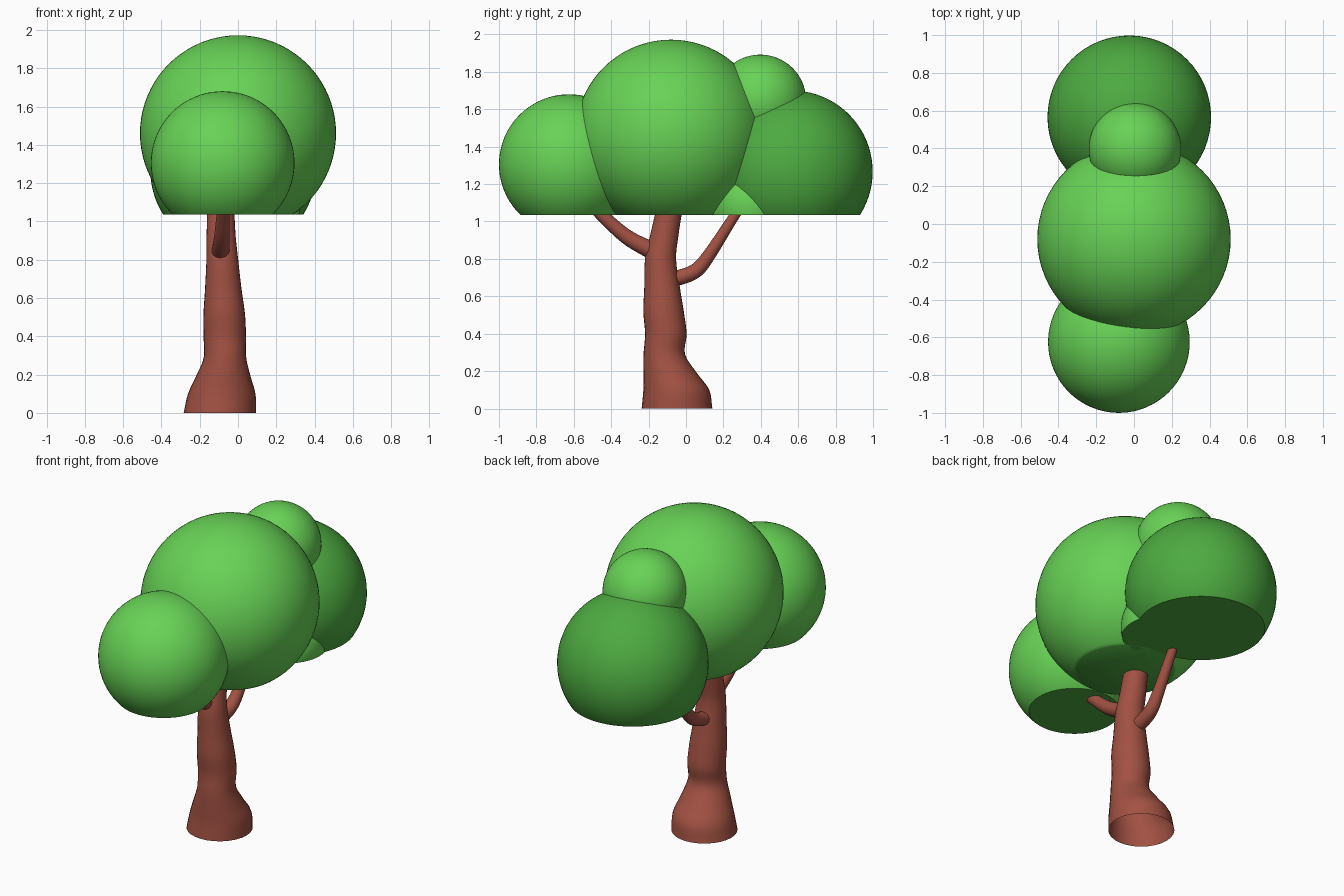
import bpy, bmesh, math
from mathutils import Vector

if "Cube" in bpy.data.objects:
    bpy.data.objects.remove(bpy.data.objects["Cube"])

CUT = 1.035  # flat underside of the leaves


def material(name, rgb):
    m = bpy.data.materials.new(name)
    m.diffuse_color = (*rgb, 1)
    m.use_nodes = True
    m.node_tree.nodes["Principled BSDF"].inputs["Base Color"].default_value = m.diffuse_color
    return m


light = material("light green", (0.138, 0.645, 0.093))
dark = material("dark green", (0.075, 0.402, 0.053))
bark = material("red brown bark", (0.36, 0.083, 0.056))


def finish(bm, name, mats):
    mesh = bpy.data.meshes.new(name)
    bm.to_mesh(mesh)
    bm.free()
    for m in mats:
        mesh.materials.append(m)
    ob = bpy.data.objects.new(name, mesh)
    bpy.context.collection.objects.link(ob)
    bpy.ops.object.select_all(action='DESELECT')
    ob.select_set(True)
    bpy.context.view_layer.objects.active = ob
    bpy.ops.object.shade_smooth_by_angle(angle=math.radians(40))
    return ob


def leaf_ball(name, centre, radius, mat):
    bm = bmesh.new()
    bmesh.ops.create_uvsphere(bm, u_segments=64, v_segments=40, radius=radius)
    bmesh.ops.translate(bm, verts=bm.verts, vec=centre)
    if centre[2] - radius < CUT:
        # slice the ball flat and close it with a dark underside
        cut = bmesh.ops.bisect_plane(
            bm, geom=bm.verts[:] + bm.edges[:] + bm.faces[:],
            plane_co=(0, 0, CUT), plane_no=(0, 0, 1), clear_inner=True)
        rim = [e for e in cut["geom_cut"] if isinstance(e, bmesh.types.BMEdge)]
        cap = bmesh.ops.contextual_create(bm, geom=rim)["faces"]
        for f in cap:
            f.material_index = 1
        bmesh.ops.recalc_face_normals(bm, faces=bm.faces)
    finish(bm, name, [mat, dark])


def catmull(a, b, c, d, t):
    return 0.5 * (2 * b + (c - a) * t + (2 * a - 5 * b + 4 * c - d) * t * t
                  + (3 * b - a - 3 * c + d) * t ** 3)


def limb(name, points, level, sides=28, steps=6):
    """Smooth tube through (x, y, z, radius) points, open at both ends."""
    p = [Vector(q) for q in points]
    p = [2 * p[0] - p[1]] + p + [2 * p[-1] - p[-2]]
    path = [catmull(*p[i:i + 4], s / steps)
            for i in range(len(p) - 3) for s in range(steps)] + [p[-2]]
    bm = bmesh.new()
    rings = []
    for i, q in enumerate(path):
        c = q.to_3d()
        t = path[min(i + 1, len(path) - 1)].to_3d() - path[max(i - 1, 0)].to_3d()
        t = Vector((0, 0, 1)) if level else t.normalized()
        u = Vector((1, 0, 0))
        u = (u - t * u.dot(t)).normalized()
        v = t.cross(u)
        rings.append([bm.verts.new(c + q[3] * (u * math.cos(a) + v * math.sin(a)))
                      for a in (2 * math.pi * k / sides for k in range(sides))])
    for r, s in zip(rings, rings[1:]):
        for k in range(sides):
            n = (k + 1) % sides
            bm.faces.new((r[k], r[n], s[n], s[k]))
    finish(bm, name, [bark])


# Leaf balls
leaf_ball("main_leaves", (0, -0.08, 1.46), 0.512, light)
leaf_ball("front_leaves", (-0.08, -0.625, 1.305), 0.375, light)
leaf_ball("back_leaves", (-0.025, 0.565, 1.267), 0.433, dark)
leaf_ball("top_leaves", (0.005, 0.397, 1.647), 0.245, light)
leaf_ball("low_leaves", (0.08, 0.36, 1.09), 0.245, light)

# Trunk with a flared foot
limb("trunk", [
    (-0.095, -0.048, 0.0, 0.189),
    (-0.085, -0.052, 0.1, 0.176),
    (-0.077, -0.085, 0.19, 0.143),
    (-0.068, -0.116, 0.29, 0.111),
    (-0.069, -0.108, 0.4, 0.111),
    (-0.072, -0.120, 0.52, 0.108),
    (-0.077, -0.128, 0.65, 0.095),
    (-0.082, -0.136, 0.8, 0.083),
    (-0.088, -0.117, 0.92, 0.076),
    (-0.090, -0.094, 1.04, 0.071),
    (-0.092, -0.070, 1.15, 0.065)], True)

# Branches
limb("front_branch", [
    (-0.09, -0.11, 0.81, 0.050),
    (-0.09, -0.20, 0.853, 0.046),
    (-0.085, -0.32, 0.92, 0.040),
    (-0.078, -0.45, 1.035, 0.034),
    (-0.075, -0.53, 1.12, 0.030)], False)
limb("back_branch", [
    (-0.085, -0.12, 0.685, 0.042),
    (-0.083, -0.02, 0.705, 0.041),
    (-0.08, 0.06, 0.743, 0.039),
    (-0.075, 0.13, 0.83, 0.034),
    (-0.065, 0.262, 1.035, 0.027),
    (-0.06, 0.33, 1.13, 0.025)], False)
